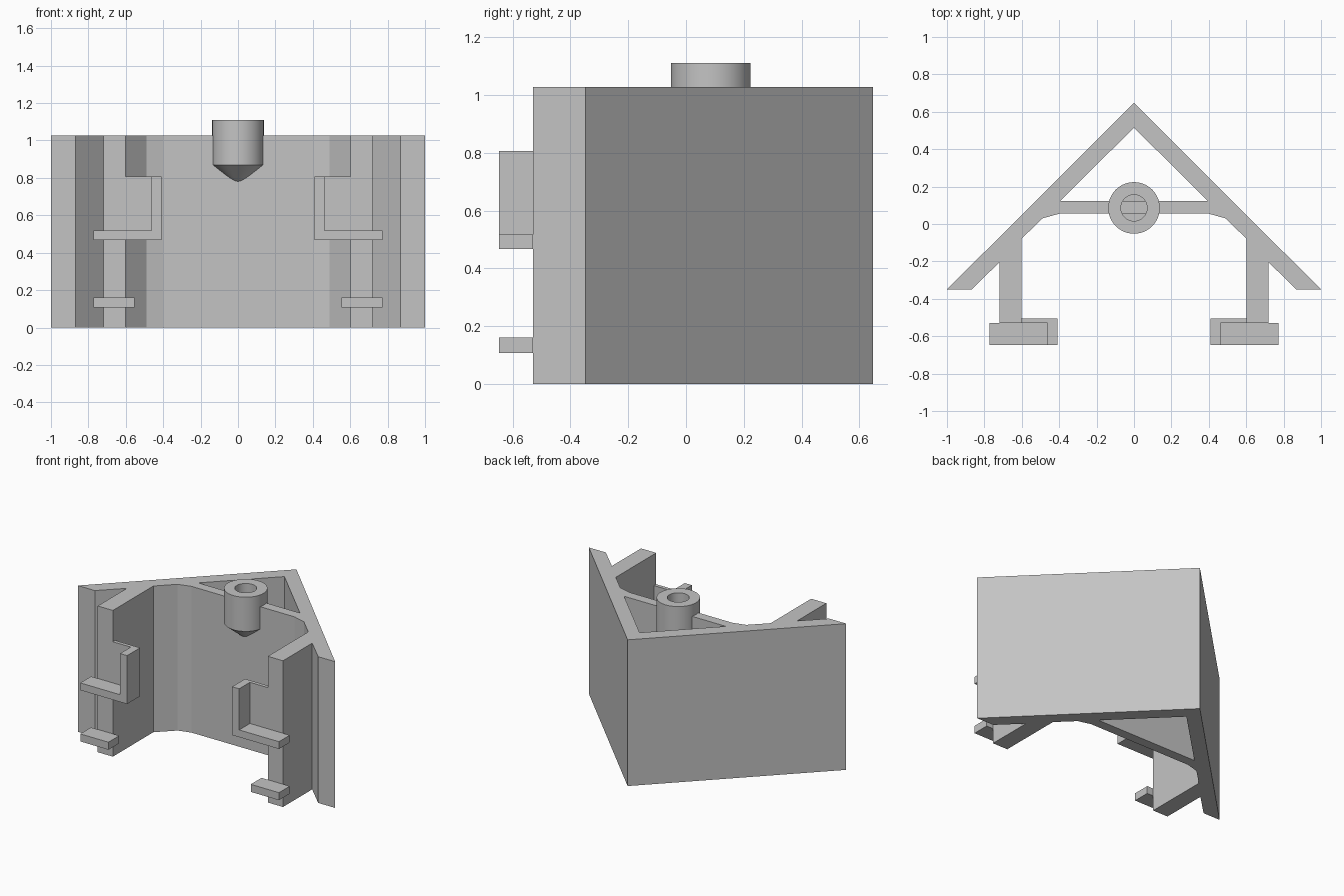
import bpy, bmesh, math
from mathutils import Matrix, Vector

cube = bpy.data.objects.get("Cube")
if cube:
    bpy.data.objects.remove(cube, do_unlink=True)

# Single plastic colour
grey = bpy.data.materials.new("plain grey")
grey.use_nodes = True
colour = (0.55, 0.55, 0.55, 1)
grey.diffuse_color = colour
grey.node_tree.nodes["Principled BSDF"].inputs["Base Color"].default_value = colour

HEIGHT = 1.027
LEG_FRONT, CLIP_FRONT = -0.529, -0.648
BOSS_Y = 0.086


def finish(name, bm):
    bmesh.ops.recalc_face_normals(bm, faces=bm.faces)
    mesh = bpy.data.meshes.new(name)
    bm.to_mesh(mesh)
    bm.free()
    mesh.materials.append(grey)
    obj = bpy.data.objects.new(name, mesh)
    bpy.context.collection.objects.link(obj)
    return obj


def prism(name, loops, depth):
    """Extrude flat loops (the outline, then any holes) along z."""
    bm = bmesh.new()
    for loop in loops:
        vs = [bm.verts.new((x, y, 0)) for x, y in loop]
        for a, b in zip(vs, vs[1:] + vs[:1]):
            bm.edges.new((a, b))
    bmesh.ops.triangle_fill(bm, edges=bm.edges[:], use_beauty=True, normal=(0, 0, 1))
    bmesh.ops.dissolve_degenerate(bm, edges=bm.edges[:], dist=1e-5)
    new = bmesh.ops.extrude_face_region(bm, geom=bm.faces[:])["geom"]
    moved = [v for v in new if isinstance(v, bmesh.types.BMVert)]
    bmesh.ops.translate(bm, verts=moved, vec=(0, 0, depth))
    return finish(name, bm)


def box(name, x, y, z):
    bm = bmesh.new()
    bmesh.ops.create_cube(bm, size=1)
    for v in bm.verts:
        v.co = Vector([lo + (hi - lo) * (c + 0.5) for c, (lo, hi) in zip(v.co, (x, y, z))])
    return finish(name, bm)


def lathe(name, profile, steps=48):
    bm = bmesh.new()
    vs = [bm.verts.new((r, 0, z)) for r, z in profile]
    edges = [bm.edges.new(pair) for pair in zip(vs, vs[1:])]
    bmesh.ops.spin(bm, geom=vs + edges, cent=(0, 0, 0), axis=(0, 0, 1),
                   angle=math.tau, steps=steps)
    bmesh.ops.remove_doubles(bm, verts=bm.verts[:], dist=1e-4)
    bmesh.ops.translate(bm, verts=bm.verts[:], vec=(0, BOSS_Y, 0))
    obj = finish(name, bm)
    obj.data.shade_smooth()
    obj.data.set_sharp_from_angle(angle=math.radians(30))
    return obj


def mirrored(name, obj):
    """Copy a left part to the right side."""
    bm = bmesh.new()
    bm.from_mesh(obj.data)
    bm.transform(obj.matrix_basis @ Matrix.Identity(4))
    bm.transform(Matrix.Scale(-1, 4, (1, 0, 0)))
    return finish(name, bm)


# Corner bracket: two angled walls, cross web and legs in one section
half = [(1, -0.35), (0.868, -0.35), (0.72, -0.205), (0.72, LEG_FRONT),
        (0.602, LEG_FRONT), (0.602, -0.08), (0.49, 0.03), (0.40, 0.055)]
outline = [(0, 0.648)] + half + [(-x, y) for x, y in reversed(half)]
hole = [(0, 0.515), (0.395, 0.123), (-0.395, 0.123)]
bracket = prism("corner_bracket", [outline, hole], HEIGHT)

# Screw boss: hollow cylinder with a conical underside
lathe("screw_boss", [(0, 0.87), (0.07, 0.87), (0.07, 1.11), (0.138, 1.11),
                     (0.138, 0.87), (0.012, 0.766), (0, 0.766)])

# Clear the web out of the bore
cutter = lathe("bore_cutter", [(0, 0.885), (0.1, 0.885), (0.1, 1.2), (0, 1.2)])
cutter.hide_render = True
cutter.hide_viewport = True
cut = bracket.modifiers.new("bore", 'BOOLEAN')
cut.operation = 'DIFFERENCE'
cut.solver = 'EXACT'
cut.object = cutter

# Hooked clips, their backing plates and the lower tabs
hook = prism("left_hook", [[(0.772, 0.467), (0.772, 0.518), (0.463, 0.518),
                            (0.463, 0.807), (0.408, 0.807), (0.408, 0.467)]],
             LEG_FRONT - CLIP_FRONT)
hook.data.transform(Matrix.Translation((0, LEG_FRONT, 0))
                    @ Matrix.Rotation(math.pi / 2, 4, 'X'))
plate = box("left_hook_plate", (0.408, 0.604), (LEG_FRONT, -0.504), (0.467, 0.807))
tab = box("left_lower_tab", (0.553, 0.772), (CLIP_FRONT, LEG_FRONT), (0.107, 0.16))
for part in (hook, plate, tab):
    mirrored(part.name.replace("left", "right"), part)
